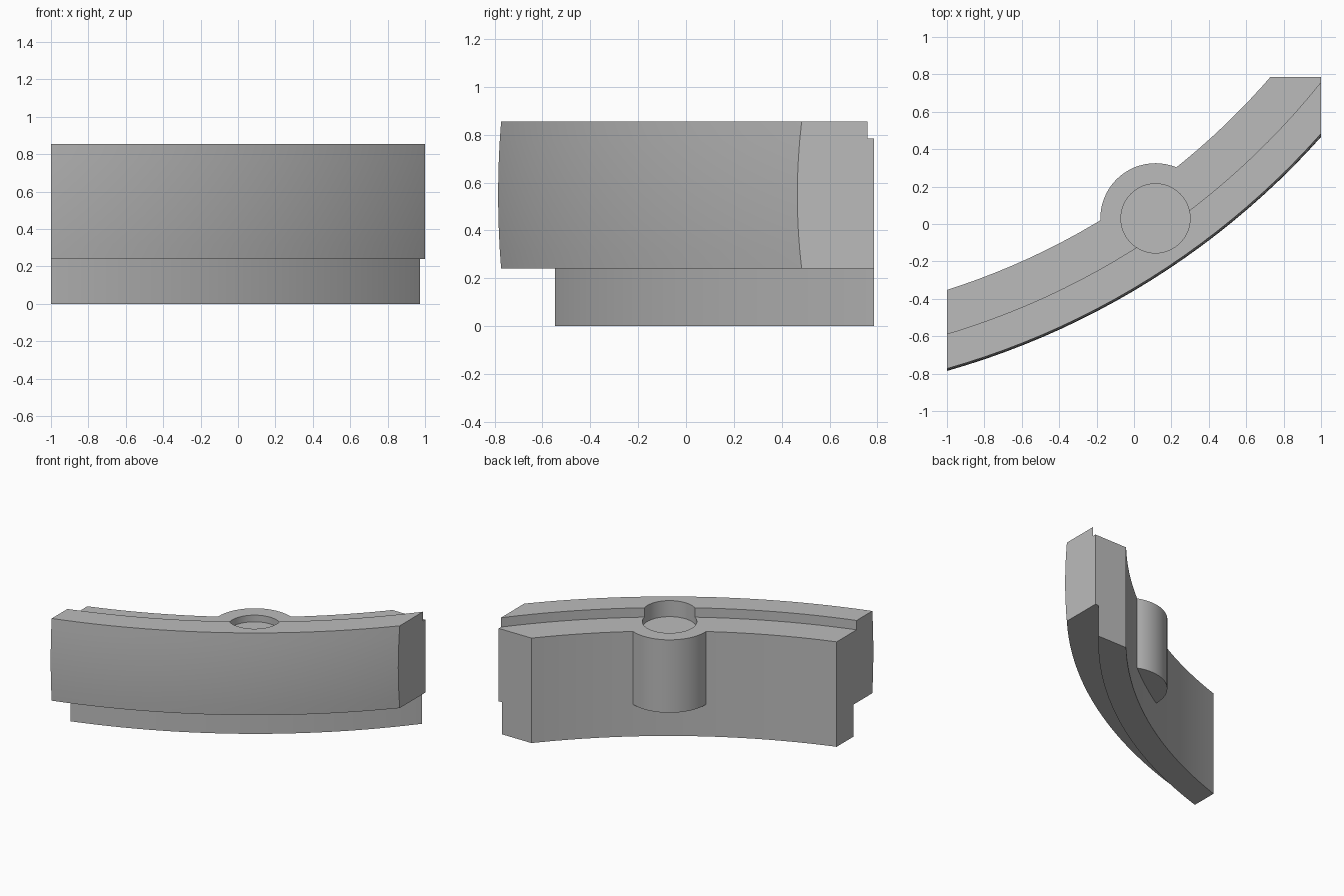
import bpy, bmesh, math
from mathutils import Vector, Matrix

if "Cube" in bpy.data.objects:
    bpy.data.objects.remove(bpy.data.objects["Cube"], do_unlink=True)

CENTRE = Vector((-2.154, 3.284, 0))     # axis of the curved band
R_INNER, R_FOOT, R_STEP, R_OUTER = 3.815, 4.003, 4.04, 4.218
Z_LIP, Z_LEDGE, Z_TOP = 0.24, 0.785, 0.855
HOLE = Vector((0.115, 0.03, 0))

grey = bpy.data.materials.new("plain grey")
grey.use_nodes = True
colour = (0.5, 0.5, 0.5, 1)
grey.diffuse_color = colour
grey.node_tree.nodes["Principled BSDF"].inputs["Base Color"].default_value = colour


def make_object(name, bm):
    bmesh.ops.recalc_face_normals(bm, faces=bm.faces)
    mesh = bpy.data.meshes.new(name)
    bm.to_mesh(mesh)
    bm.free()
    mesh.materials.append(grey)
    obj = bpy.data.objects.new(name, mesh)
    bpy.context.collection.objects.link(obj)
    return obj


def prism(name, outline, z0, z1):
    bm = bmesh.new()
    face = bm.faces.new([bm.verts.new((p.x, p.y, z0)) for p in outline])
    up = bmesh.ops.extrude_face_region(bm, geom=[face])["geom"]
    bmesh.ops.translate(bm, vec=(0, 0, z1 - z0),
                        verts=[v for v in up if isinstance(v, bmesh.types.BMVert)])
    return make_object(name, bm)


def circle(radius, count=64):
    return [HOLE + Vector((math.cos(a), math.sin(a), 0)) * radius
            for a in (math.tau * i / count for i in range(count))]


# Stepped cross-section with a slightly barrelled outer face
profile = [(R_INNER, 0), (R_FOOT, 0), (R_FOOT, Z_LIP)]
for i in range(9):
    t = i / 8
    profile.append((R_OUTER + 0.048 * t * (1 - t), Z_LIP + t * (Z_TOP - Z_LIP)))
profile += [(R_STEP, Z_TOP), (R_STEP, Z_LEDGE), (R_INNER, Z_LEDGE)]

# Sweep it around the axis, then trim the ends square
bm = bmesh.new()
start = Matrix.Rotation(math.radians(-80), 3, 'Z')
verts = [bm.verts.new(CENTRE + start @ Vector((r, 0, z))) for r, z in profile]
edges = [bm.edges.new((verts[i - 1], verts[i])) for i in range(len(verts))]
bmesh.ops.spin(bm, geom=verts + edges, cent=CENTRE, axis=(0, 0, 1),
               angle=math.radians(47), steps=32)
for point, normal in (((-1, 0, 0), (-1, 0, 0)), ((1, 0, 0), (1, 0, 0)),
                      ((0, 0.785, 0), (0, 1, 0))):
    bmesh.ops.bisect_plane(bm, geom=bm.verts[:] + bm.edges[:] + bm.faces[:],
                           plane_co=point, plane_no=normal, clear_outer=True)
    n = Vector(normal)
    rim = [e for e in bm.edges if e.is_boundary and
           all(abs((v.co - Vector(point)).dot(n)) < 1e-4 for v in e.verts)]
    bmesh.ops.holes_fill(bm, edges=rim, sides=0)
body = make_object("curved_block", bm)

# Round boss on the inner side, kept within the band
outline = []
for p in circle(0.295):
    d = p - CENTRE
    outline.append(CENTRE + d.normalized() * min(d.length, 3.98))
boss = prism("round_boss", outline, Z_LIP, Z_LEDGE)

# Shallow round recess cut into the top
recess = prism("recess_cutter", circle(0.185), 0.735, 1.0)

for helper, mode in ((boss, 'UNION'), (recess, 'DIFFERENCE')):
    mod = body.modifiers.new(helper.name, 'BOOLEAN')
    mod.operation, mod.object, mod.solver = mode, helper, 'EXACT'

bpy.ops.object.select_all(action='DESELECT')
bpy.context.view_layer.objects.active = body
body.select_set(True)
for mod in list(body.modifiers):
    bpy.ops.object.modifier_apply(modifier=mod.name)
for helper in (boss, recess):
    bpy.data.objects.remove(helper, do_unlink=True)
bpy.ops.object.shade_smooth_by_angle(angle=math.radians(30))
